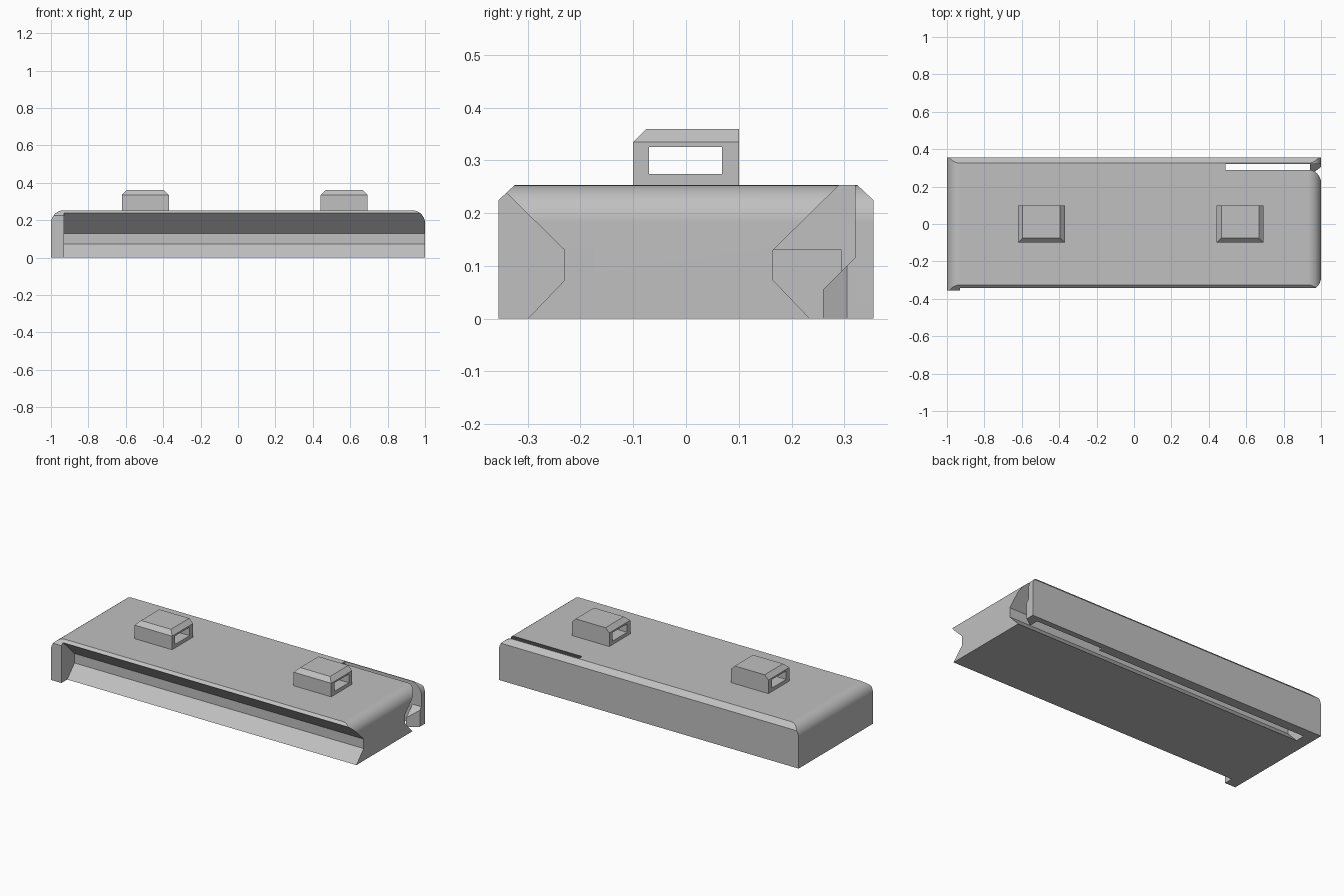
import bpy, bmesh, math
from mathutils import Vector

cube = bpy.data.objects.get("Cube")
if cube:
    bpy.data.objects.remove(cube, do_unlink=True)

grey = bpy.data.materials.new("plain grey")
grey.use_nodes = True
colour = (0.53, 0.53, 0.53, 1)
grey.diffuse_color = colour
grey.node_tree.nodes["Principled BSDF"].inputs["Base Color"].default_value = colour


def loft(name, start, end):
    """Solid between two outlines with the same number of points."""
    bm = bmesh.new()
    a = [bm.verts.new(p) for p in start]
    b = [bm.verts.new(p) for p in end]
    bm.faces.new(a)
    bm.faces.new(b)
    for i in range(len(a)):
        j = (i + 1) % len(a)
        bm.faces.new((a[i], a[j], b[j], b[i]))
    bmesh.ops.recalc_face_normals(bm, faces=bm.faces)
    mesh = bpy.data.meshes.new(name)
    bm.to_mesh(mesh)
    bm.free()
    obj = bpy.data.objects.new(name, mesh)
    mesh.materials.append(grey)
    bpy.context.collection.objects.link(obj)
    return obj


def along_x(name, profile, x0, x1):
    return loft(name, [(x0, y, z) for y, z in profile], [(x1, y, z) for y, z in profile])


def activate(obj):
    bpy.ops.object.select_all(action='DESELECT')
    obj.select_set(True)
    bpy.context.view_layer.objects.active = obj


def cut(obj, cutter):
    cutter.hide_render = True
    activate(obj)
    mod = obj.modifiers.new("cut", 'BOOLEAN')
    mod.operation = 'DIFFERENCE'
    mod.solver = 'EXACT'
    mod.object = cutter
    bpy.ops.object.modifier_apply(modifier=mod.name)
    bpy.data.objects.remove(cutter, do_unlink=True)


TOP, DEPTH, RADIUS, STOP = 0.253, 0.355, 0.07, -0.93

# Slab with rounded upper ends
steps = 14
arc = [math.pi / 2 * i / steps for i in range(steps + 1)]
right = [(1 - RADIUS + RADIUS * math.cos(a), TOP - RADIUS + RADIUS * math.sin(a)) for a in arc]
outline = [(1, 0)] + right + [(-x, z) for x, z in reversed(right)] + [(-1, 0)]
body = loft("slab_body", [(x, -DEPTH, z) for x, z in outline], [(x, DEPTH, z) for x, z in outline])

# Front groove, leaving the stop at the right end
cut(body, along_x("front_groove", [(-.4, -.05), (-.4, .238), (-.34, .238), (-.23, .13),
                                   (-.23, .073), (-.30, 0), (-.35, -.05)], STOP, 1.1))

# Long edge chamfers
for side in (-1, 1):
    cut(body, along_x("chamfer", [(side * .265, .309), (side * .415, .169), (side * .415, .309)], -1.1, 1.1))

# Rear channel, open below, and the slit that frees the latch arm
channel = [(.165, .13), (.165, .073), (.235, 0), (.285, -.05)]
cut(body, along_x("rear_channel", [(.295, -.05), (.295, .13)] + channel, STOP, .5))
cut(body, along_x("latch_slit", [(.32, -.05), (.32, .3), (.29, .3), (.29, TOP)] + channel, .49, 1.1))

# Smooth end rounds, flat faces elsewhere
activate(body)
bpy.ops.object.shade_smooth_by_angle(angle=math.radians(25))
weighted = body.modifiers.new("flat faces", 'WEIGHTED_NORMAL')
weighted.keep_sharp = True

# Latch catch with a sloping lead-in at the arm tip
loft("latch_catch",
     [(.94, y, z) for y, z in [(.325, 0), (.325, .12), (.32, .115), (.26, .055), (.26, 0)]],
     [(1, y, z) for y, z in [(.325, 0), (.325, .12), (.32, .115), (.305, .1), (.305, 0)]])


# Strap loops on top
def strap_loop(name, x):
    half, low, high, bevel = .125, .335, .36, .025

    def ring(z, inset):
        h = half - inset
        return [(x - h, -.1 + inset, z), (x + h, -.1 + inset, z), (x + h, .1, z), (x - h, .1, z)]

    loop = loft(name, ring(TOP - .005, 0), ring(low, 0))
    # Bevelled cap on the sides and front
    bm = bmesh.new()
    bm.from_mesh(loop.data)
    lid = max(bm.faces, key=lambda f: f.calc_center_median().z)
    cap = bmesh.ops.extrude_face_region(bm, geom=[lid])
    bmesh.ops.delete(bm, geom=[lid], context='FACES_ONLY')
    for v in [g for g in cap["geom"] if isinstance(g, bmesh.types.BMVert)]:
        v.co += Vector((-bevel if v.co.x > x else bevel, bevel if v.co.y < 0 else 0, high - low))
    bmesh.ops.recalc_face_normals(bm, faces=bm.faces)
    bm.to_mesh(loop.data)
    bm.free()
    cut(loop, along_x("strap_hole", [(-.07, .274), (.068, .274), (.068, .325), (-.07, .325)],
                      x - .2, x + .2))


strap_loop("right_strap_loop", -.495)
strap_loop("left_strap_loop", .567)
